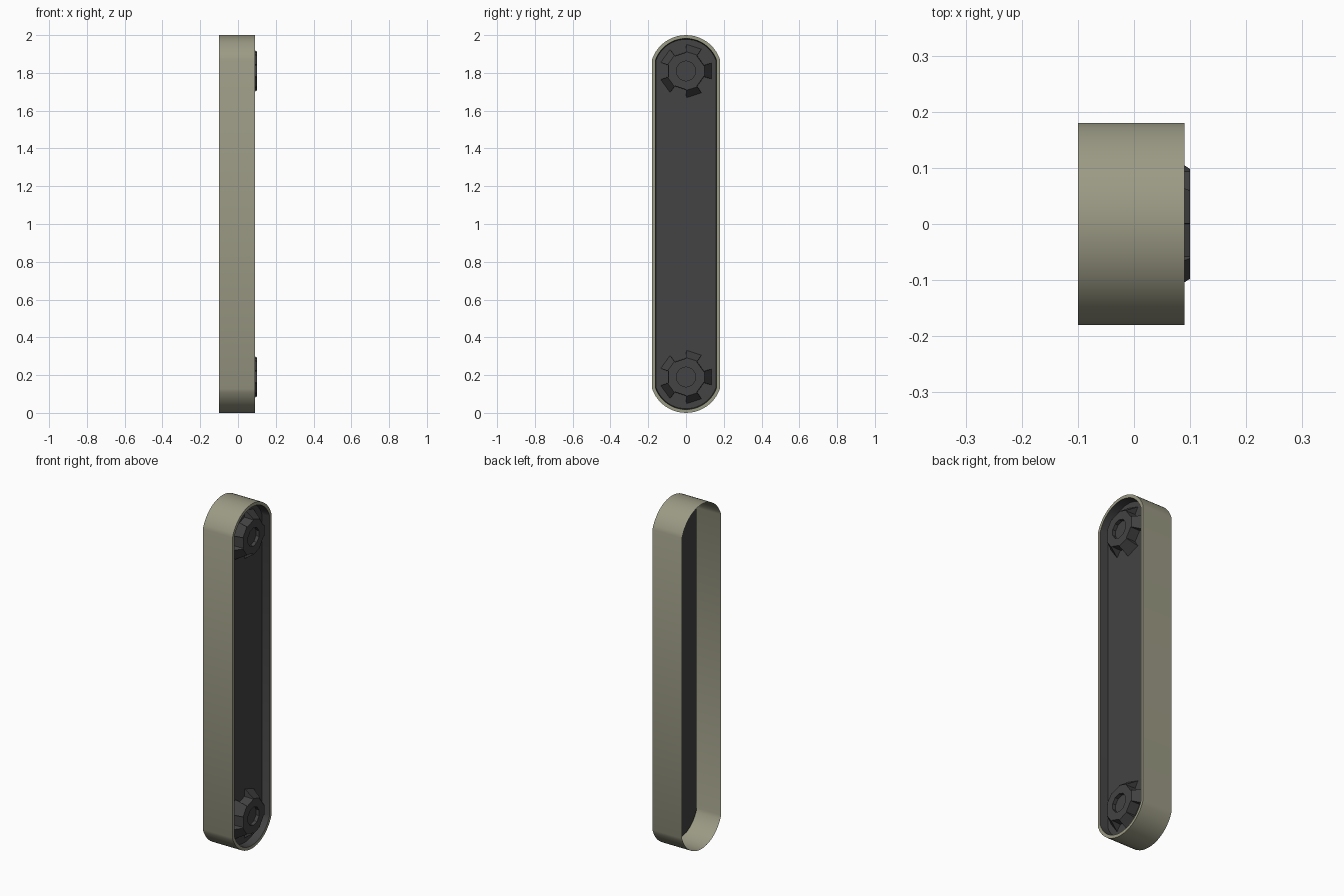
import bpy, bmesh, math
from mathutils import Vector

if "Cube" in bpy.data.objects:
    bpy.data.objects.remove(bpy.data.objects["Cube"])

def material(name, rgb):
    m = bpy.data.materials.new(name)
    m.diffuse_color = (*rgb, 1)
    m.use_nodes = True
    m.node_tree.nodes["Principled BSDF"].inputs["Base Color"].default_value = m.diffuse_color
    return m

olive = material("olive_grey", (0.33, 0.325, 0.235))
dark = material("dark_grey", (0.056, 0.056, 0.058))

AXLE, R, HALF = 0.19, 0.19, 0.18      # axle height, end radius, half width
N = 20

def outline(x, inset):
    """Long rounded loop in the plane of x."""
    r, h = R - inset, HALF - inset
    a0 = math.acos(h / r)
    arc = [a0 + (math.pi - 2 * a0) * i / N for i in range(N + 1)]
    top = [(x, r * math.cos(a), 2 - AXLE + r * math.sin(a)) for a in arc]
    low = [(x, -r * math.cos(a), AXLE - r * math.sin(a)) for a in arc]
    return top + low

def ring(x, r, z, n, start=0.0):
    return [(x, r * math.cos(start + 2 * math.pi * i / n),
             z + r * math.sin(start + 2 * math.pi * i / n)) for i in range(n)]

def loft(bm, loops, cap=False):
    rows = [[bm.verts.new(p) for p in loop] for loop in loops]
    n = len(rows[0])
    for a, b in zip(rows, rows[1:]):
        for i in range(n):
            j = (i + 1) % n
            bm.faces.new((a[i], a[j], b[j], b[i]))
    if cap:
        bm.faces.new(rows[-1])

def finish(bm, name, mat, smooth=False):
    me = bpy.data.meshes.new(name)
    bm.to_mesh(me)
    bm.free()
    ob = bpy.data.objects.new(name, me)
    bpy.context.collection.objects.link(ob)
    me.materials.append(mat)
    if smooth:
        bpy.ops.object.select_all(action='DESELECT')
        ob.select_set(True)
        bpy.context.view_layer.objects.active = ob
        bpy.ops.object.shade_smooth_by_angle(angle=math.radians(30))
    return ob

# belt: outer sheet open at the back, with a flat rim in front
bm = bmesh.new()
loft(bm, [outline(-0.10, 0), outline(0.09, 0), outline(0.09, 0.018)])
finish(bm, "belt", olive, True)

# recessed panel with its side wall
bm = bmesh.new()
loft(bm, [outline(0.09, 0.018), outline(0.042, 0.022)], cap=True)
finish(bm, "inner_panel", dark, True)

# wheels: ten-sided drum with a recessed hub and five sloping lugs
for label, z in (("lower", AXLE), ("upper", 2 - AXLE)):
    bm = bmesh.new()
    s = math.radians(18)
    loft(bm, [ring(0.042, 0.10, z, 10, s), ring(0.10, 0.098, z, 10, s)])
    # face between drum edge and hub hole, then the hole itself
    loft(bm, [ring(0.10, 0.098, z, 10, s), ring(0.10, 0.053, z, 10, s),
              ring(0.08, 0.053, z, 10, s)], cap=True)
    for k in range(5):
        a = math.radians(72 * k)
        u = Vector((0, math.cos(a), math.sin(a)))
        w = Vector((0, -math.sin(a), math.cos(a)))
        c = Vector((0, 0, z))
        def section(side):
            pts = ((0.042, 0.09, 0.03), (0.10, 0.093, 0.03),
                   (0.10, 0.098, 0.031), (0.042, 0.135, 0.042))
            return [c + Vector((x, 0, 0)) + u * r + w * (side * h) for x, r, h in pts]
        p, q = ([bm.verts.new(v) for v in section(sd)] for sd in (-1, 1))
        bm.faces.new(p)
        bm.faces.new(q[::-1])
        for i in range(4):
            j = (i + 1) % 4
            bm.faces.new((p[i], q[i], q[j], p[j]))
    bmesh.ops.remove_doubles(bm, verts=bm.verts, dist=0.0001)
    bmesh.ops.recalc_face_normals(bm, faces=bm.faces)
    finish(bm, label + "_wheel", dark)
